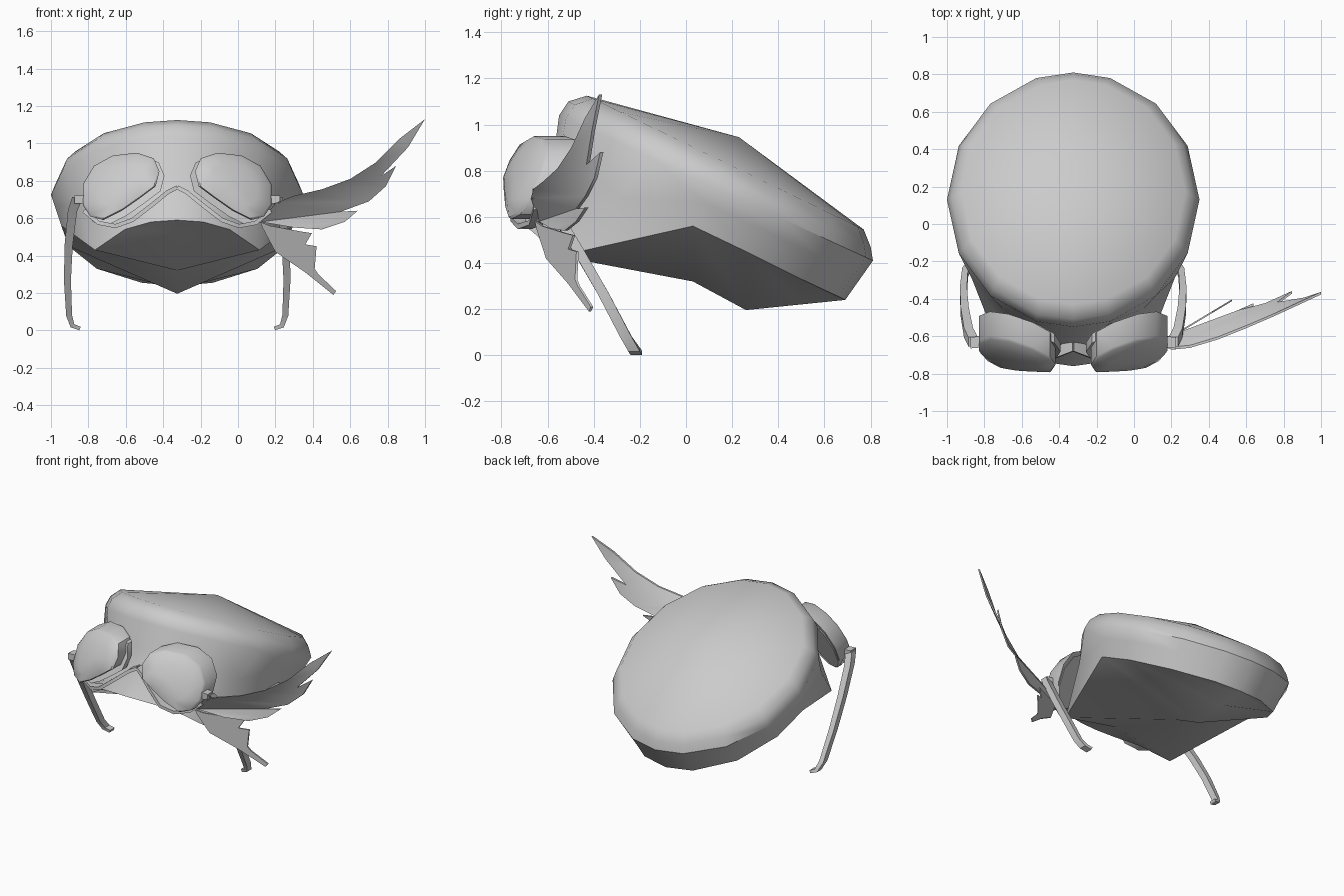
import bpy, bmesh, math
from mathutils import Vector
from mathutils.geometry import tessellate_polygon

cube = bpy.data.objects.get("Cube")
if cube:
    bpy.data.objects.remove(cube, do_unlink=True)

X0 = -0.325  # mirror plane of the cap

grey = bpy.data.materials.new("soft_grey")
grey.use_nodes = True
COLOUR = (0.6, 0.6, 0.6, 1)
grey.diffuse_color = COLOUR
grey.node_tree.nodes["Principled BSDF"].inputs["Base Color"].default_value = COLOUR


def finish(name, bm, angle=45):
    bmesh.ops.remove_doubles(bm, verts=bm.verts, dist=0.0005)
    bmesh.ops.recalc_face_normals(bm, faces=bm.faces)
    mesh = bpy.data.meshes.new(name)
    bm.to_mesh(mesh)
    bm.free()
    obj = bpy.data.objects.new(name, mesh)
    bpy.context.collection.objects.link(obj)
    mesh.materials.append(grey)
    bpy.ops.object.select_all(action='DESELECT')
    obj.select_set(True)
    bpy.context.view_layer.objects.active = obj
    bpy.ops.object.shade_smooth_by_angle(angle=math.radians(angle))


def loft(bm, rings, start=None, end=None):
    """Skin closed rings; optional points or caps close the ends."""
    loops = [[bm.verts.new(p) for p in r] for r in rings]
    n = len(loops[0])
    for a, b in zip(loops, loops[1:]):
        for i in range(n):
            j = (i + 1) % n
            bm.faces.new((a[i], a[j], b[j], b[i]))
    for loop, tip in ((loops[0], start), (loops[-1], end)):
        if tip == "cap":
            bm.faces.new(loop)
        elif tip is not None:
            v = bm.verts.new(tip)
            for i in range(n):
                bm.faces.new((loop[i], loop[(i + 1) % n], v))
    return loops


# ---- Cap: tilted crown, side wall and keeled underside ----
half = [0, 17, 41, 65, 90, 115, 139, 163, 180]
angles = [math.radians(a) for a in half + [-a for a in half[-2:0:-1]]]


def tilted_ring(r, cy, ry, cz, rz):
    return [Vector((X0 + r * math.sin(a), cy - ry * math.cos(a), cz + rz * math.cos(a)))
            for a in angles]


# lower edge, front to back, as offset from the mirror plane, y, z
lower_half = [(0, -.76, .59), (.14, -.74, .58), (.28, -.67, .54), (.44, -.55, .43),
              (.62, .03, .56), (.58, .26, .45), (.43, .5, .33), (.19, .66, .255), (0, .69, .24)]
lower = [Vector((X0 + x, y, z)) for x, y, z in lower_half]
lower += [Vector((X0 - x, y, z)) for x, y, z in lower_half[-2:0:-1]]

keel_line = [(-.76, .59), (.03, .32), (.25, .195), (.69, .24)]


def keel(p):
    for (y0, z0), (y1, z1) in zip(keel_line, keel_line[1:]):
        if p.y <= y1:
            return Vector((X0, p.y, z0 + (z1 - z0) * (p.y - y0) / (y1 - y0)))
    return Vector((X0, *keel_line[-1]))


brim = tilted_ring(.675, .13, .68, .725, .315)
wall = []
for a, p, q in zip(angles, brim, lower):
    m = p.lerp(q, .4)
    m.y += .06 * max(0, math.cos(a))
    wall.append(m)

bm = bmesh.new()
loft(bm, [tilted_ring(.6, .17, .6, .835, .29), tilted_ring(.65, .145, .655, .785, .315),
          brim, wall, lower], start=(X0, .23, .945))
for i, p in enumerate(lower):
    front, back = sorted((p, lower[(i + 1) % len(lower)]), key=lambda v: v.y)
    for tri in ((front, back, keel(back)), (front, keel(back), keel(front))):
        if (tri[1] - tri[0]).cross(tri[2] - tri[0]).length > .0001:
            bm.faces.new([bm.verts.new(c) for c in tri])
finish("cap", bm, 42)

# ---- Goggles ----
outline = [(.095, .85), (.125, .92), (.215, .95), (.345, .935), (.445, .88), (.505, .78),
           (.505, .67), (.465, .61), (.395, .59), (.295, .64), (.195, .71), (.115, .77)]
CX, CZ = .31, .78


def lens_point(side, x, z, push):
    return (X0 + side * x, -.70 + .4 * (x - CX) + .48 * (z - CZ) + push, z)


def lens_ring(side, scale, push, dx=0, dz=0):
    return [lens_point(side, CX + dx + (x - CX) * scale, CZ + dz + (z - CZ) * scale, push)
            for x, z in outline]


def ribbon(name, path, side, width, thick_start, thick_end):
    """Tapering flat strip along a path, its width running front to back."""
    pts = [Vector((X0 + side * x, y, z)) for x, y, z in path]
    rings = []
    for i, p in enumerate(pts):
        t = pts[min(i + 1, len(pts) - 1)] - pts[max(i - 1, 0)]
        v = Vector((0, width / 2, 0))
        thick = thick_start + (thick_end - thick_start) * i / (len(pts) - 1)
        u = t.cross(v).normalized() * thick / 2
        rings.append([p + u + v, p + u - v, p - u - v, p - u + v])
    bm = bmesh.new()
    loft(bm, rings, "cap", "cap")
    finish(name, bm, 35)


for side, tag in ((1, "left"), (-1, "right")):
    bm = bmesh.new()
    loft(bm, [lens_ring(side, 1, .13), lens_ring(side, 1, 0), lens_ring(side, .95, -.014),
              lens_ring(side, .6, -.04)], "cap", lens_point(side, CX, CZ, -.05))
    finish(tag + "_lens", bm, 40)

    bm = bmesh.new()
    loft(bm, [lens_ring(side, 1.03, .14, -.02, -.025), lens_ring(side, 1.03, .09, -.02, -.025)],
         "cap", "cap")
    finish(tag + "_lens_rim", bm, 40)

    ribbon(tag + "_frame", [(0, -.65, .765), (.05, -.67, .74), (.13, -.7, .675),
                            (.24, -.73, .59), (.33, -.7, .558), (.42, -.65, .575),
                            (.5, -.63, .64)], side, .06, .022, .022)
    ribbon(tag + "_hinge", [(.49, -.63, .7), (.55, -.635, .7)], side, .06, .045, .045)
    ribbon(tag + "_temple_arm", [(.535, -.63, .705), (.56, -.58, .64), (.58, -.47, .46),
                                 (.587, -.36, .27), (.578, -.26, .08), (.56, -.225, .025),
                                 (.52, -.215, .01)], side, .05, .055, .02)

# ---- Feathers on the left side ----
upper = [(.12, -.63, .58), (.2, -.665, .68), (.3, -.655, .72), (.45, -.61, .755),
         (.6, -.55, .81), (.74, -.49, .9), (.87, -.43, 1.03), (1, -.37, 1.13),
         (.91, -.4, .98), (.765, -.425, .825), (.845, -.365, .88), (.79, -.39, .77),
         (.7, -.43, .69), (.55, -.47, .635), (.64, -.43, .64), (.57, -.47, .58),
         (.45, -.52, .54), (.3, -.58, .55)]
drooping = [(x, -.65 + .6 * (x - .12), z) for x, z in (
    (.12, .58), (.13, .55), (.2, .42), (.36, .31), (.51, .19), (.525, .21), (.43, .3),
    (.41, .33), (.42, .45), (.36, .46), (.395, .52), (.33, .53), (.17, .56))]


def feather(name, shape, thick):
    """Thin plate whose jagged outline is filled as seen from the front."""
    bm = bmesh.new()
    loops = loft(bm, [[(x, y + d, z) for x, y, z in shape] for d in (-thick / 2, thick / 2)])
    fill = tessellate_polygon([[Vector((x, z, 0)) for x, y, z in shape]])
    for loop in loops:
        for tri in fill:
            bm.faces.new([loop[k] for k in tri])
    finish(name, bm, 40)


feather("upper_feather", upper, .014)
feather("drooping_feather", drooping, .01)
